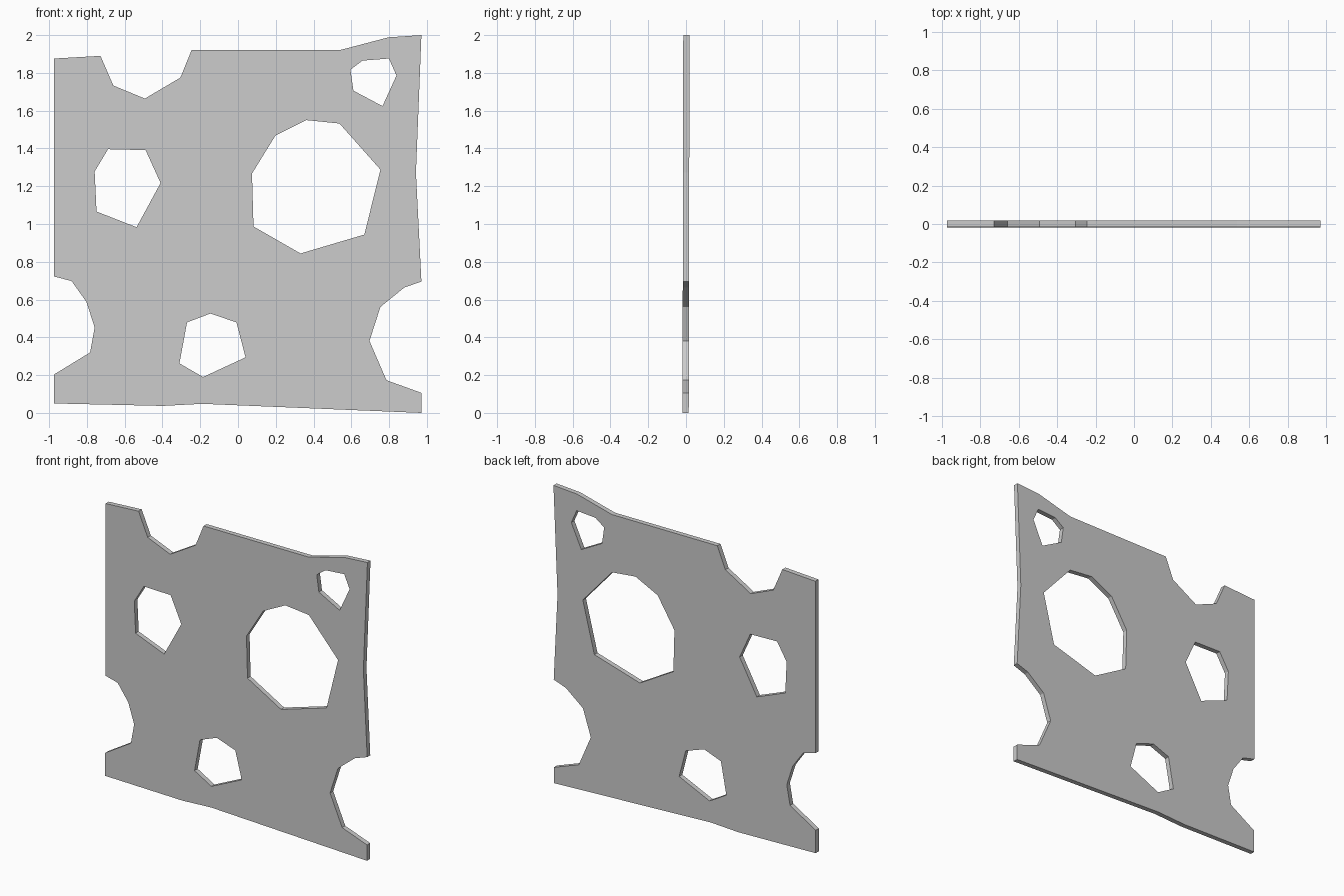
import bpy, bmesh

FRONT, THICK, LEAN = -0.0185, 0.033, 0.004

# Ragged outer edge, clockwise from the top left (x, z)
outline = [
    (-.973, 1.876), (-.728, 1.89), (-.66, 1.733), (-.493, 1.664), (-.305, 1.775), (-.246, 1.92),
    (.537, 1.92), (.796, 1.988), (.971, 2.0), (.942, 1.272), (.971, .695),
    (.881, .664), (.754, .561), (.696, .381), (.786, .173), (.971, .106),
    (.971, 0), (-.188, .048), (-.4, .037), (-.973, .05),
    (-.973, .204), (-.783, .32), (-.759, .452), (-.802, .587), (-.881, .698), (-.973, .722)]

# Holes punched through the sheet
small_hole = [(.595, 1.817), (.659, 1.865), (.799, 1.876), (.839, 1.786), (.765, 1.624), (.611, 1.706)]
large_hole = [(.362, 1.55), (.537, 1.532), (.754, 1.288), (.669, .944),
              (.331, .844), (.082, .987), (.074, 1.267), (.198, 1.468)]
left_hole = [(-.688, 1.396), (-.489, 1.391), (-.41, 1.217), (-.537, .983), (-.749, 1.066), (-.759, 1.278)]
lower_hole = [(-.146, .526), (-.008, .479), (.04, .294), (-.185, .19), (-.31, .262), (-.27, .479)]


def add_loop(bm, points):
    verts = [bm.verts.new((x, FRONT + LEAN * z / 2, z)) for x, z in points]
    return [bm.edges.new((v, verts[i - 1])) for i, v in enumerate(verts)]


# Fill the outline around the holes, then give the sheet its thickness
bm = bmesh.new()
edges = []
for loop in (outline, small_hole, large_hole, left_hole, lower_hole):
    edges += add_loop(bm, loop)
bmesh.ops.triangle_fill(bm, edges=edges, use_beauty=True, normal=(0, -1, 0))
result = bmesh.ops.extrude_face_region(bm, geom=bm.faces[:], use_keep_orig=True)
back = [g for g in result["geom"] if isinstance(g, bmesh.types.BMVert)]
bmesh.ops.translate(bm, verts=back, vec=(0, THICK, 0))
bmesh.ops.recalc_face_normals(bm, faces=bm.faces[:])

mesh = bpy.data.meshes.new("perforated_sheet")
bm.to_mesh(mesh)
bm.free()
bpy.context.collection.objects.link(bpy.data.objects.new("perforated_sheet", mesh))
